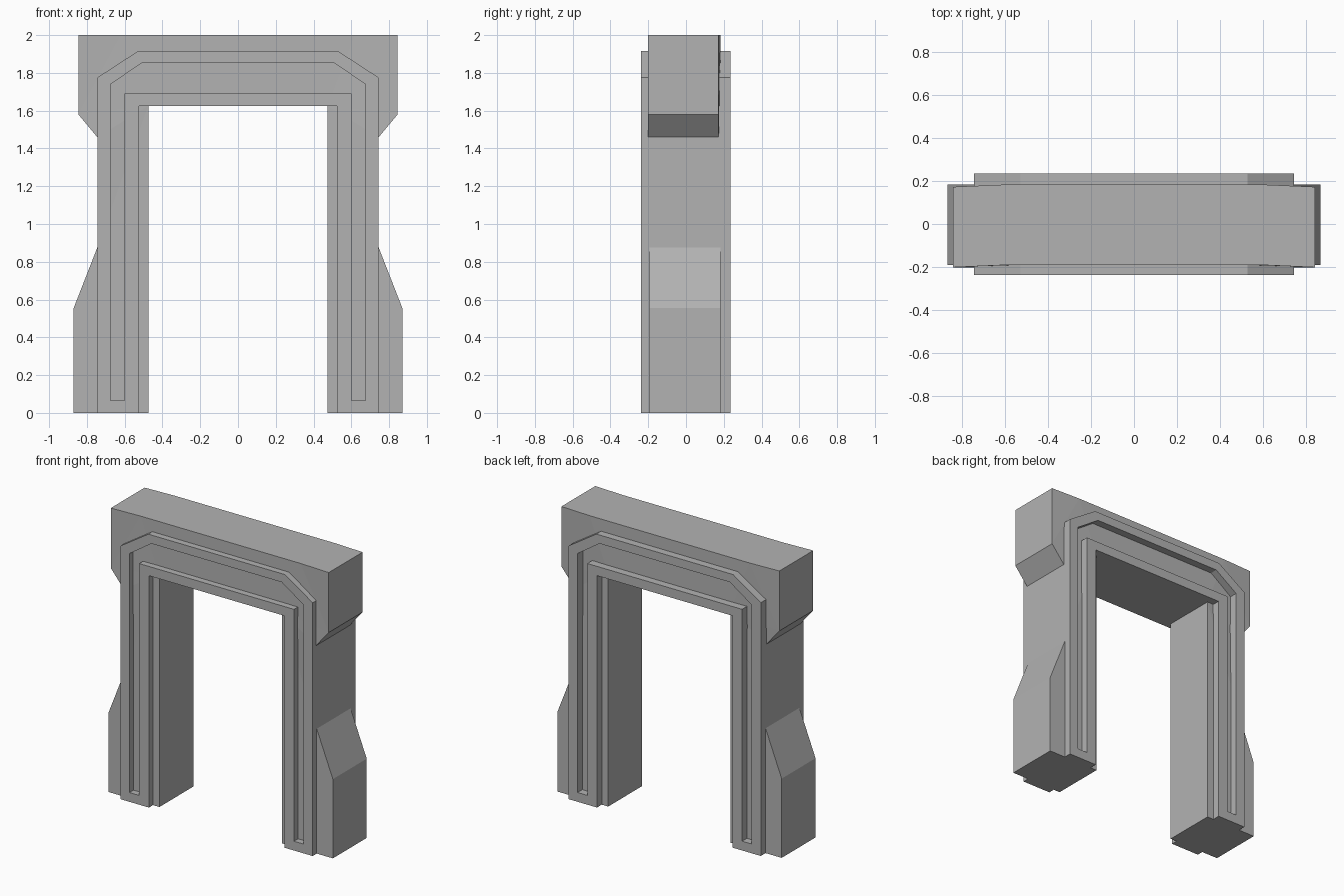
import bpy
import bmesh

cube = bpy.data.objects.get("Cube")
if cube:
    bpy.data.objects.remove(cube, do_unlink=True)

stone = bpy.data.materials.new("grey stone")
stone.use_nodes = True
colour = (0.45, 0.45, 0.45, 1)
stone.diffuse_color = colour
stone.node_tree.nodes["Principled BSDF"].inputs["Base Color"].default_value = colour


def mirrored(half):
    """Close an outline by mirroring its +x half."""
    return half + [(-x, z) for x, z in reversed(half)]


def prism(name, loops, y0, y1, adjust=None):
    """Fill x-z outlines (later loops are holes) and extrude from y0 to y1."""
    bm = bmesh.new()
    edges = []
    for loop in loops:
        vs = [bm.verts.new((x, y0, z)) for x, z in loop]
        edges += [bm.edges.new((a, b)) for a, b in zip(vs, vs[1:] + vs[:1])]
    bmesh.ops.triangle_fill(bm, edges=edges, use_beauty=True)
    grown = bmesh.ops.extrude_face_region(bm, geom=bm.faces[:], use_keep_orig=True)
    moved = [v for v in grown["geom"] if isinstance(v, bmesh.types.BMVert)]
    bmesh.ops.translate(bm, verts=moved, vec=(0, y1 - y0, 0))
    if adjust:
        for v in bm.verts:
            adjust(v.co)
    bmesh.ops.recalc_face_normals(bm, faces=bm.faces[:])
    mesh = bpy.data.meshes.new(name)
    bm.to_mesh(mesh)
    bm.free()
    mesh.materials.append(stone)
    obj = bpy.data.objects.new(name, mesh)
    bpy.context.collection.objects.link(obj)
    return obj


def shift_cap_ends(co):
    """The overhanging ends of the lintel sit slightly forward."""
    if abs(co.x) > 0.7 and co.z > 1.4:
        co.y -= 0.01


# Arch body: buttressed legs, narrow necks and an overhanging lintel
body = mirrored([(0.475, 1.625), (0.475, 0), (0.87, 0), (0.87, 0.555),
                 (0.745, 0.875), (0.745, 1.46), (0.845, 1.58),
                 (0.845, 2), (0.62, 2)])
prism("arch_body", [body], -0.192, 0.183, shift_cap_ends)

# Raised trim with a sunken channel, on the front and the back
trim = mirrored([(0.525, 1.625), (0.525, 0), (0.745, 0),
                 (0.745, 1.775), (0.53, 1.915)])
channel = mirrored([(0.6, 1.69), (0.6, 0.065), (0.675, 0.065),
                    (0.675, 1.74), (0.505, 1.855)])
for name, y0, y1 in (("front_trim", -0.237, -0.185), ("back_trim", 0.17, 0.236)):
    prism(name, [trim, channel], y0, y1)
